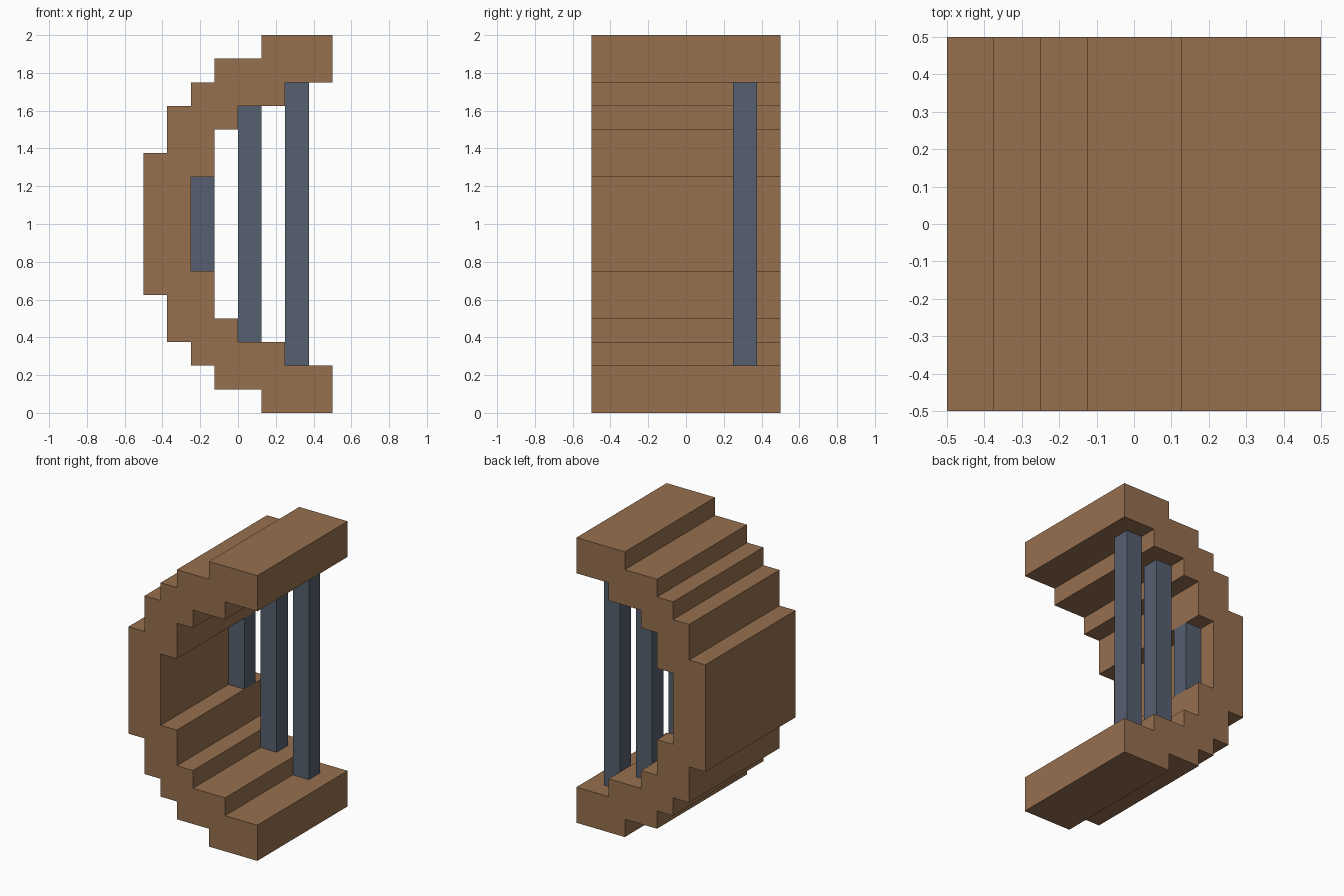
import bpy
import bmesh

cube = bpy.data.objects.get("Cube")
if cube:
    bpy.data.objects.remove(cube, do_unlink=True)


def make_material(name, color):
    mat = bpy.data.materials.new(name)
    mat.use_nodes = True
    mat.diffuse_color = color
    mat.node_tree.nodes["Principled BSDF"].inputs["Base Color"].default_value = color
    return mat


def extrude_profile(name, points, y0, y1, mat):
    """Extrude an XZ outline along Y into a closed solid."""
    bm = bmesh.new()
    face = bm.faces.new([bm.verts.new((x, y0, z)) for x, z in points])
    result = bmesh.ops.extrude_face_region(bm, geom=[face], use_keep_orig=True)
    moved = [v for v in result["geom"] if isinstance(v, bmesh.types.BMVert)]
    bmesh.ops.translate(bm, verts=moved, vec=(0, y1 - y0, 0))
    bmesh.ops.recalc_face_normals(bm, faces=bm.faces)
    mesh = bpy.data.meshes.new(name)
    bm.to_mesh(mesh)
    bm.free()
    mesh.materials.append(mat)
    obj = bpy.data.objects.new(name, mesh)
    bpy.context.collection.objects.link(obj)
    return obj


wood = make_material("brown wood", (0.305, 0.162, 0.078, 1))
metal = make_material("slate metal", (0.093, 0.117, 0.162, 1))

# Stepped arch: upper half of the outline, mirrored about z = 1
U = 0.125  # one grid unit
outer = [(-4, 3), (-3, 3), (-3, 5), (-2, 5), (-2, 6), (-1, 6),
         (-1, 7), (1, 7), (1, 8), (4, 8)]
inner = [(4, 6), (2, 6), (2, 5), (0, 5), (0, 4), (-1, 4), (-1, 2), (-2, 2)]
upper = outer + inner
outline = upper + [(x, -z) for x, z in reversed(upper)]
extrude_profile("stepped_arch", [(x * U, 1 + z * U) for x, z in outline],
                -0.5, 0.5, wood)

# Upright bars spanning the opening: left edge and half height in grid units
for name, x, h in (("outer_bar", 2, 6), ("middle_bar", 0, 5), ("inner_bar", -2, 2)):
    corners = [(x, -h), (x + 1, -h), (x + 1, h), (x, h)]
    extrude_profile(name, [(a * U, 1 + b * U) for a, b in corners],
                    2 * U, 3 * U, metal)
